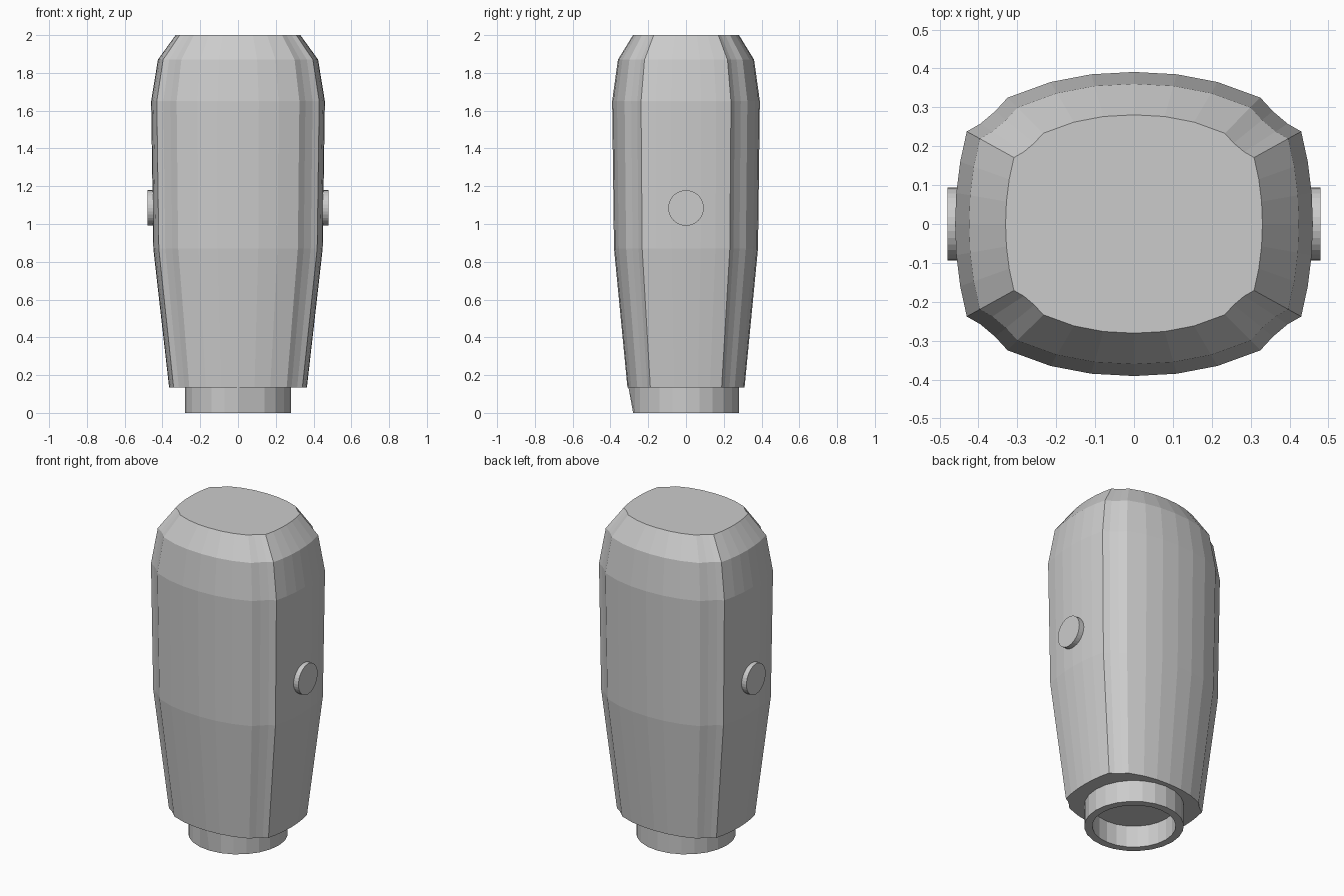
import bpy, bmesh, math

if "Cube" in bpy.data.objects:
    bpy.data.objects.remove(bpy.data.objects["Cube"])

def make_object(name, bm):
    bmesh.ops.recalc_face_normals(bm, faces=bm.faces[:])
    me = bpy.data.meshes.new(name)
    bm.to_mesh(me)
    bm.free()
    ob = bpy.data.objects.new(name, me)
    bpy.context.collection.objects.link(ob)
    return ob

def bridge(bm, a, b):
    n = len(a)
    for i in range(n):
        j = (i + 1) % n
        bm.faces.new((a[i], a[j], b[j], b[i]))

# Body: bowed rectangle with scooped corners, lofted through scaled rings
quarter = [(0.46, 0), (0.457, 0.08), (0.447, 0.16), (0.43, 0.238),
           (0.395, 0.258), (0.357, 0.29), (0.325, 0.325),
           (0.215, 0.365), (0.11, 0.385), (0, 0.391)]
half = quarter + [(-x, y) for x, y in quarter[-2::-1]]
section = half + [(x, -y) for x, y in half[-2:0:-1]]
levels = [(0.135, 0.793), (0.87, 0.975), (1.65, 1.0), (1.87, 0.922), (2.0, 0.718)]
bm = bmesh.new()
rings = [[bm.verts.new((x * s, y * s, z)) for x, y in section] for z, s in levels]
for a, b in zip(rings, rings[1:]):
    bridge(bm, a, b)
bm.faces.new(rings[0])
bm.faces.new(rings[-1])
make_object("body", bm)

# Hollow collar underneath
N = 24
bm = bmesh.new()
loops = []
for r, z in ((0.28, 0.137), (0.28, 0), (0.235, 0), (0.235, 0.137)):
    loops.append([bm.verts.new((r * math.cos(2 * math.pi * i / N),
                                r * math.sin(2 * math.pi * i / N), z)) for i in range(N)])
for a, b in zip(loops, loops[1:]):
    bridge(bm, a, b)
loops[0][18].co.y = -0.305   # front point flares to the body rim
make_object("collar", bm)

# Round side buttons
for side, sx in (("right", 1), ("left", -1)):
    bpy.ops.mesh.primitive_cylinder_add(vertices=32, radius=0.094, depth=0.06,
                                        location=(sx * 0.45, 0, 1.085),
                                        rotation=(0, math.pi / 2, 0))
    bpy.context.object.name = side + "_button"
